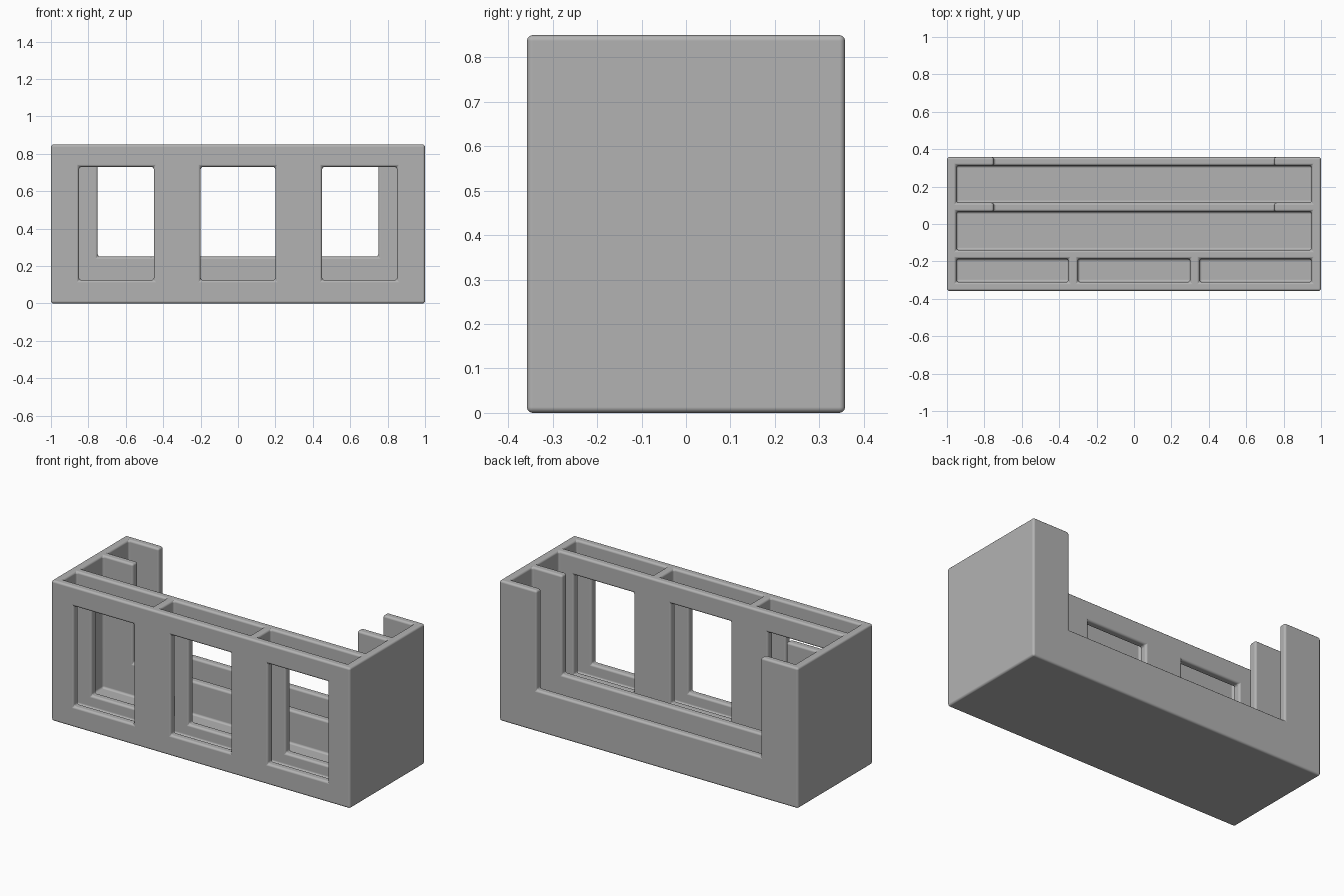
import bpy
import bmesh
from itertools import product

if "Cube" in bpy.data.objects:
    bpy.data.objects.remove(bpy.data.objects["Cube"], do_unlink=True)

# Overall size and the outlines of the hollows
W, D, H = 1.0, 0.358, 0.85
FLOOR, SILL, HEAD, NOTCH = 0.05, 0.125, 0.73, 0.25
FRONT, MIDDLE, BACK = (-0.31, -0.187), (-0.139, 0.066), (0.114, 0.312)
BAYS = [(-0.95, -0.35), (-0.3, 0.3), (0.35, 0.95)]
WINDOWS = [(-0.85, -0.45), (-0.2, 0.2), (0.45, 0.85)]

# Each hollow is a box given by its x, y and z spans
hollows = [((-0.95, 0.95), MIDDLE, (FLOOR, H)),
           ((-0.95, 0.95), BACK, (FLOOR, H))]
hollows += [(bay, FRONT, (FLOOR, H)) for bay in BAYS]
for window in WINDOWS:
    hollows += [(window, (-D, FRONT[0]), (SILL, HEAD)),
                (window, (FRONT[1], MIDDLE[0]), (SILL, HEAD))]
hollows += [((-0.75, 0.75), (MIDDLE[1], BACK[0]), (NOTCH, H)),
            ((-0.75, 0.75), (BACK[1], D), (NOTCH, H))]

# Cutting planes along each axis
body = ((-W, W), (-D, D), (0.0, H))
planes = [sorted({v for box in hollows + [body] for v in box[axis]})
          for axis in range(3)]


def is_solid(cell):
    if any(not 0 <= cell[a] < len(planes[a]) - 1 for a in range(3)):
        return False
    mid = [(planes[a][cell[a]] + planes[a][cell[a] + 1]) / 2 for a in range(3)]
    return not any(all(box[a][0] < mid[a] < box[a][1] for a in range(3))
                   for box in hollows)


# Skin the solid cells wherever they meet empty space
bm = bmesh.new()
corners = {}


def corner(index):
    if index not in corners:
        corners[index] = bm.verts.new([planes[a][index[a]] for a in range(3)])
    return corners[index]


for cell in product(*(range(len(p) - 1) for p in planes)):
    if not is_solid(cell):
        continue
    for axis, side in product(range(3), (0, 1)):
        neighbour = list(cell)
        neighbour[axis] += 2 * side - 1
        if is_solid(neighbour):
            continue
        u, v = (axis + 1) % 3, (axis + 2) % 3
        loop = []
        for du, dv in ((0, 0), (1, 0), (1, 1), (0, 1)):
            index = list(cell)
            index[axis] += side
            index[u] += du
            index[v] += dv
            loop.append(corner(tuple(index)))
        bm.faces.new(loop if side else loop[::-1])

mesh = bpy.data.meshes.new("compartment_holder")
bm.to_mesh(mesh)
bm.free()
holder = bpy.data.objects.new("compartment_holder", mesh)
bpy.context.collection.objects.link(holder)

# Plain grey plastic
grey = bpy.data.materials.new("plain_grey")
grey.use_nodes = True
colour = (0.45, 0.45, 0.45, 1.0)
grey.diffuse_color = colour
grey.node_tree.nodes["Principled BSDF"].inputs["Base Color"].default_value = colour
mesh.materials.append(grey)

# Softly rounded edges
bevel = holder.modifiers.new("rounded_edges", "BEVEL")
bevel.width = 0.013
bevel.segments = 3
bevel.limit_method = "ANGLE"
bevel.use_clamp_overlap = False
bevel.harden_normals = True

bpy.context.view_layer.objects.active = holder
holder.select_set(True)
bpy.ops.object.shade_smooth_by_angle()
bpy.ops.object.modifier_apply(modifier=bevel.name)
for polygon in mesh.polygons:
    polygon.use_smooth = True
